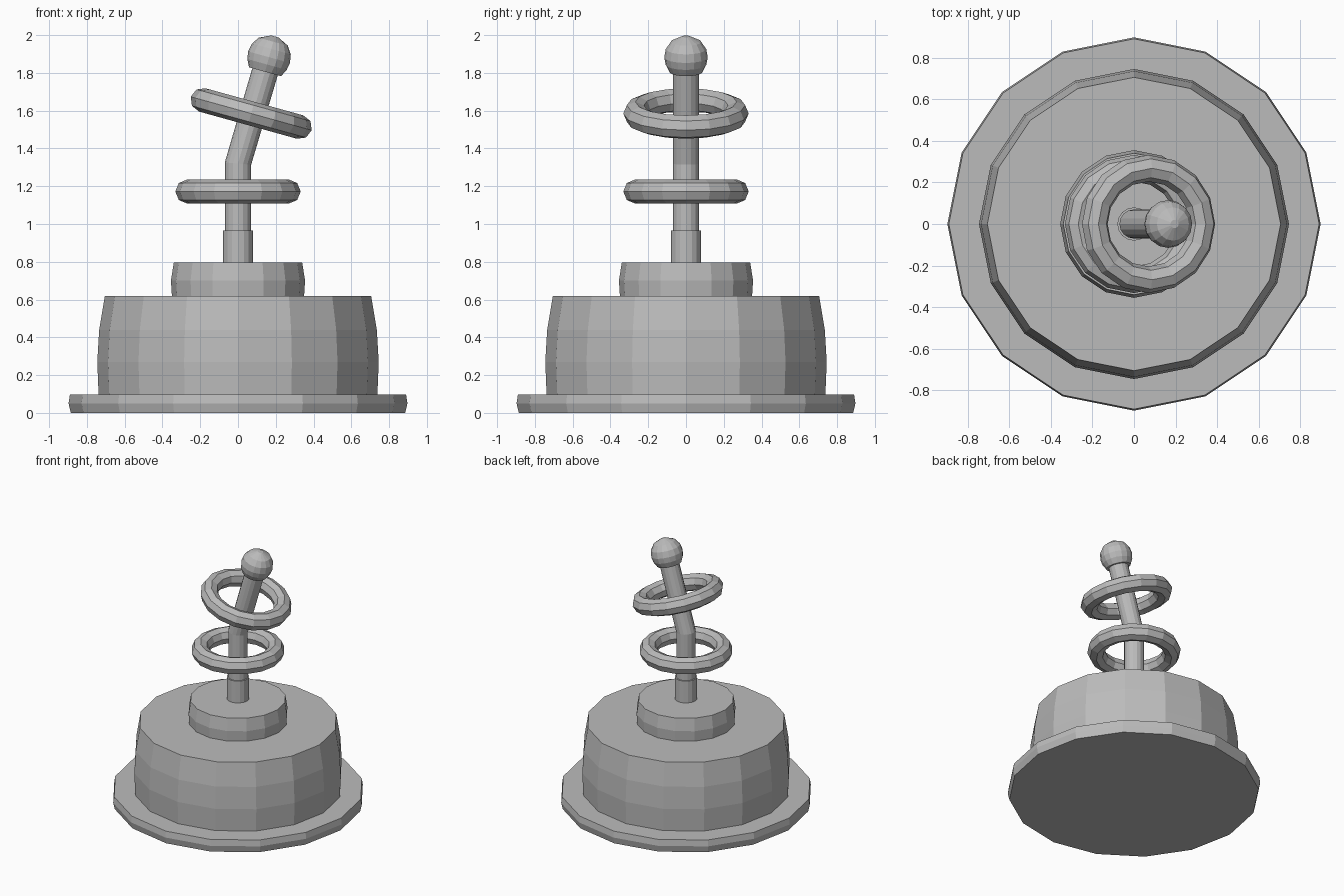
import bpy, bmesh, math
from mathutils import Matrix, Vector

old = bpy.data.objects.get("Cube")
if old:
    bpy.data.objects.remove(old, do_unlink=True)

SIDES = 16
TILT = math.radians(15.5)

grey = bpy.data.materials.new("plain grey")
grey.use_nodes = True
grey.diffuse_color = (0.5, 0.5, 0.5, 1)
grey.node_tree.nodes["Principled BSDF"].inputs["Base Color"].default_value = (0.5, 0.5, 0.5, 1)


def finish(name, bm):
    bmesh.ops.recalc_face_normals(bm, faces=bm.faces)
    mesh = bpy.data.meshes.new(name)
    bm.to_mesh(mesh)
    bm.free()
    mesh.materials.append(grey)
    obj = bpy.data.objects.new(name, mesh)
    bpy.context.collection.objects.link(obj)
    return obj


def ring_points(radius, count):
    return [Vector((radius * math.cos(a), radius * math.sin(a), 0))
            for a in (2 * math.pi * i / count for i in range(count))]


def bridge(bm, a, b):
    for i in range(len(a)):
        j = (i + 1) % len(a)
        bm.faces.new((a[i], a[j], b[j], b[i]))


def loft(name, sections):
    """Capped tube through sections of (x, z, radius, tilt)."""
    bm = bmesh.new()
    rings = []
    for x, z, radius, tilt in sections:
        place = Matrix.Translation((x, 0, z)) @ Matrix.Rotation(tilt, 4, 'Y')
        rings.append([bm.verts.new(place @ p) for p in ring_points(radius, SIDES)])
    for a, b in zip(rings, rings[1:]):
        bridge(bm, a, b)
    bm.faces.new(rings[0])
    bm.faces.new(rings[-1])
    return finish(name, bm)


def lathe(name, profile):
    return loft(name, [(0, z, r, 0) for r, z in profile])


def torus(name, x, z, tilt, major=0.268, minor=0.064, minor_sides=8):
    bm = bmesh.new()
    place = Matrix.Translation((x, 0, z)) @ Matrix.Rotation(tilt, 4, 'Y')
    rings = []
    for i in range(minor_sides):
        a = 2 * math.pi * i / minor_sides
        lift = Vector((0, 0, minor * math.sin(a)))
        rings.append([bm.verts.new(place @ (p + lift))
                      for p in ring_points(major + minor * math.cos(a), SIDES)])
    for i, ring in enumerate(rings):
        bridge(bm, ring, rings[(i + 1) % minor_sides])
    return finish(name, bm)


# Stacked base
lathe("base_plate", [(0.885, 0), (0.897, 0.05), (0.89, 0.097)])
lathe("drum", [(0.738, 0.097), (0.745, 0.27), (0.735, 0.44), (0.705, 0.62)])
lathe("cap", [(0.35, 0.62), (0.355, 0.7), (0.34, 0.795)])
lathe("collar", [(0.08, 0.795), (0.08, 0.965)])

# Bent rod with a ball on its tip
axis = Vector((math.sin(TILT), 0, math.cos(TILT)))
tip = Vector((0.143, 0, 1.806))
loft("bent_rod", [(0, 0.965, 0.07, 0), (0, 1.32, 0.07, TILT / 3),
                  (tip.x, tip.z, 0.07, TILT)])
ball = [(0, 0.088), (0.04, 0.108), (0.08, 0.115), (0.125, 0.107), (0.165, 0.08), (0.194, 0.02)]
points = [(tip + axis * t, r) for t, r in ball]
loft("ball", [(p.x, p.z, r, TILT) for p, r in points])

# Floating rings
torus("lower_ring", 0, 1.172, 0)
torus("upper_ring", 0.07, 1.585, TILT)
